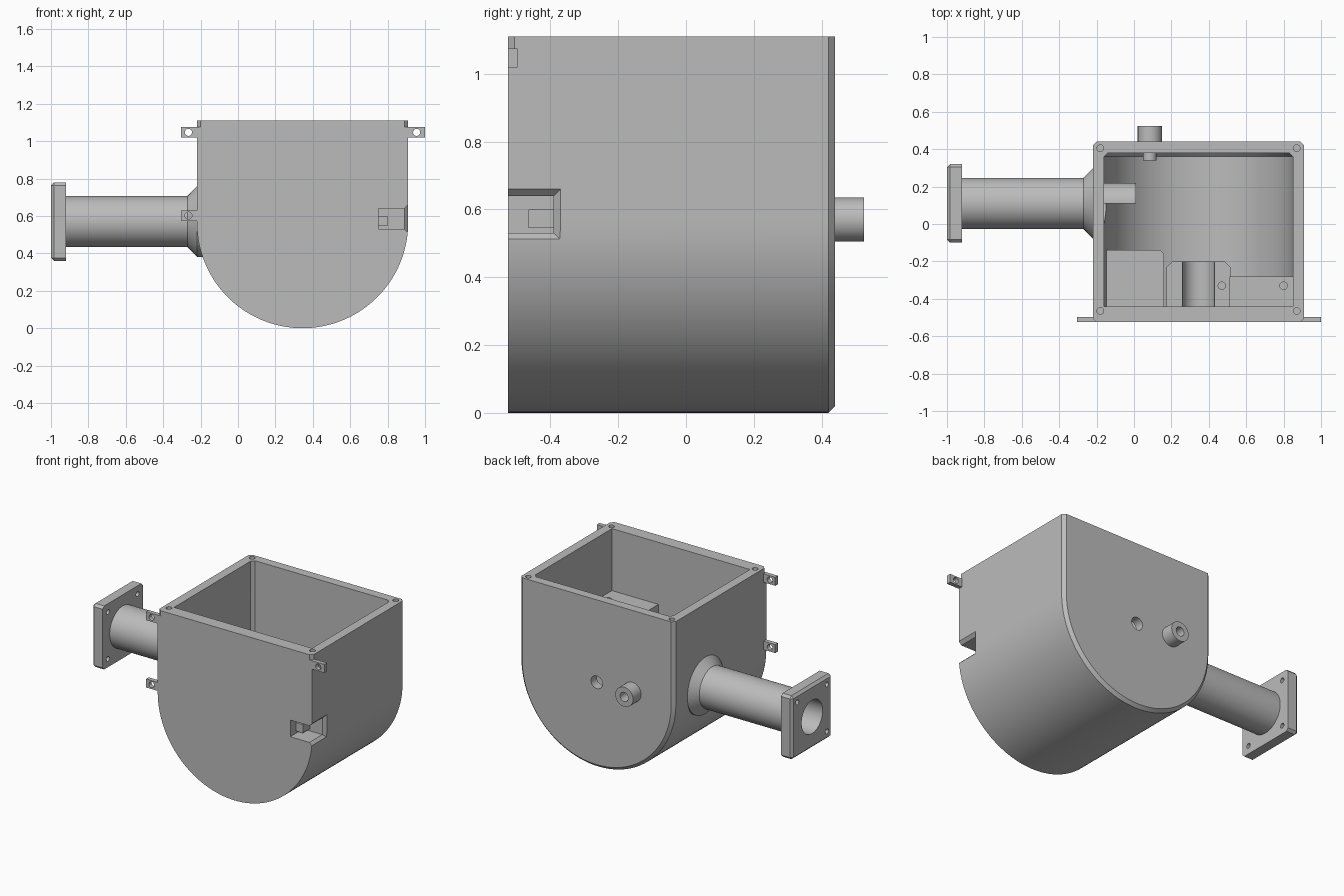
import bpy, bmesh, math
from mathutils import Vector

default = bpy.data.objects.get("Cube")
if default:
    bpy.data.objects.remove(default)

grey = bpy.data.materials.new("plain grey")
grey.use_nodes = True
grey.diffuse_color = (0.5, 0.5, 0.5, 1)
grey.node_tree.nodes["Principled BSDF"].inputs["Base Color"].default_value = (0.5, 0.5, 0.5, 1)

CX, AXIS_Z, RADIUS, TOP = 0.345, 0.565, 0.565, 1.11
PIPE_Y, PIPE_Z = 0.11, 0.57


def finish(name, bm):
    bmesh.ops.recalc_face_normals(bm, faces=bm.faces)
    mesh = bpy.data.meshes.new(name)
    bm.to_mesh(mesh)
    bm.free()
    mesh.materials.append(grey)
    obj = bpy.data.objects.new(name, mesh)
    bpy.context.collection.objects.link(obj)
    return obj


def loft(name, rings):
    """Closed solid through matching rings of points."""
    bm = bmesh.new()
    loops = [[bm.verts.new(p) for p in ring] for ring in rings]
    n = len(loops[0])
    for a, b in zip(loops, loops[1:]):
        for i in range(n):
            j = (i + 1) % n
            bm.faces.new((a[i], a[j], b[j], b[i]))
    bm.faces.new(loops[0])
    bm.faces.new(loops[-1])
    return finish(name, bm)


def turned(name, axis, centre, stations, n=64):
    """Round solid along an axis; stations are (position, radius)."""
    k = "xyz".index(axis)
    rings = []
    for pos, r in stations:
        ring = []
        for i in range(n):
            a = math.tau * i / n
            p = list(centre)
            p[k] = pos
            p[(k + 1) % 3] += r * math.cos(a)
            p[(k + 2) % 3] += r * math.sin(a)
            ring.append(p)
        rings.append(ring)
    return loft(name, rings)


def box(name, x, y, z, bevel=0, pick=None):
    bm = bmesh.new()
    bmesh.ops.create_cube(bm, size=1)
    for v in bm.verts:
        v.co = Vector([(a + b) / 2 + c * (b - a) for c, (a, b) in zip(v.co, (x, y, z))])
    if bevel:
        edges = [e for e in bm.edges if pick(e)]
        bmesh.ops.bevel(bm, geom=edges, offset=bevel, segments=1, affect='EDGES')
    return finish(name, bm)


def u_solid(name, stations, top):
    """Trough shape along y; stations are (y, radius)."""
    rings = []
    for y, r in stations:
        ring = [(CX - r, y, top)]
        for i in range(65):
            a = math.pi * (1 + i / 64)
            ring.append((CX + r * math.cos(a), y, AXIS_Z + r * math.sin(a)))
        rings.append(ring + [(CX + r, y, top)])
    return loft(name, rings)


def combine(obj, tools, operation='DIFFERENCE'):
    for tool in tools:
        mod = obj.modifiers.new("cut", 'BOOLEAN')
        mod.operation, mod.solver, mod.object = operation, 'EXACT', tool
    graph = bpy.context.evaluated_depsgraph_get()
    mesh = bpy.data.meshes.new_from_object(obj.evaluated_get(graph))
    obj.modifiers.clear()
    obj.data = mesh
    for tool in tools:
        bpy.data.objects.remove(tool)


# Pocket in the front right edge, with a flared mouth on the side
def pocket():
    mouth = [[(x, -0.7, 0.53 - g), (x, -0.39 + g, 0.53 - g),
              (x, -0.39 + g, 0.64 + g), (x, -0.7, 0.64 + g)]
             for x, g in ((0.75, 0), (0.89, 0), (0.93, 0.04))]
    return loft("pocket_cutter", mouth)


# Housing: open trough with chamfered back edge
housing = u_solid("housing", [(-0.525, RADIUS), (0.42, RADIUS), (0.44, RADIUS - 0.02)], TOP)
cutters = [u_solid("cavity", [(-0.44, 0.505), (0.36, 0.505), (0.38, 0.485)], 1.3), pocket()]
cutters.append(turned("pipe_bore", 'x', (0, PIPE_Y, PIPE_Z), [(-0.4, 0.11), (-0.05, 0.11)]))
cutters.append(turned("shaft_hole", 'y', (CX, 0, AXIS_Z), [(0.3, 0.042), (0.5, 0.042)], 32))
cutters.append(turned("spout_hole", 'y', (0.085, 0, 0.57), [(0.3, 0.038), (0.5, 0.038)], 32))
for x in (-0.18, 0.87):
    for y in (-0.465, 0.405):
        cutters.append(turned("screw_hole", 'z', (x, y, 0), [(1.0, 0.018), (1.2, 0.018)], 24))
# Clipped front corners above the upper ears
for x, s in ((CX - RADIUS, 1), (CX + RADIUS, -1)):
    tri = [[(x - s * 0.01, -0.535, z), (x + s * 0.03, -0.535, z), (x - s * 0.01, -0.495, z)]
           for z in (1.075, 1.2)]
    cutters.append(loft("corner_cutter", tri))
combine(housing, cutters)

# Side pipe with flared root
pipe = turned("side_pipe", 'x', (0, PIPE_Y, PIPE_Z),
              [(-0.95, 0.137), (-0.27, 0.137), (-0.218, 0.19), (-0.175, 0.19)])
combine(pipe, [turned("bore", 'x', (0, PIPE_Y, PIPE_Z), [(-1.1, 0.11), (0, 0.11)])])

# Square flange with chamfered corners and bolt holes
flange = box("pipe_flange", (-1, -0.92), (PIPE_Y - 0.21, PIPE_Y + 0.21),
             (PIPE_Z - 0.21, PIPE_Z + 0.21), 0.016,
             lambda e: any(v.co.x < -0.95 for v in e.verts))
holes = [turned("bore", 'x', (0, PIPE_Y, PIPE_Z), [(-1.1, 0.11), (-0.8, 0.11)])]
for dy in (-0.155, 0.155):
    for dz in (-0.155, 0.155):
        holes.append(turned("bolt_hole", 'x', (0, PIPE_Y + dy, PIPE_Z + dz),
                            [(-1.1, 0.016), (-0.8, 0.016)], 24))
combine(flange, holes)

# Half-round guide reaching from the pipe into the housing
guide = turned("pipe_guide", 'x', (0, PIPE_Y, PIPE_Z), [(-0.24, 0.11), (0.01, 0.11)])
combine(guide, [box("half", (-0.5, 0.5), (-0.2, PIPE_Y), (0, 1))])

# Back spout: wide outside, narrow inside
spout = turned("back_spout", 'y', (0.085, 0, 0.57),
               [(0.34, 0.036), (0.39, 0.036), (0.39, 0.065), (0.525, 0.065)], 48)
combine(spout, [turned("bore", 'y', (0.085, 0, 0.57), [(0.2, 0.03), (0.7, 0.03)], 32)])

# Mounting ears on the front edges
for name, x0, x1, hx, z in (("upper_right_ear", -0.305, -0.19, -0.265, 1.047),
                            ("lower_right_ear", -0.305, -0.19, -0.265, 0.602),
                            ("upper_left_ear", 0.88, 1.0, 0.955, 1.047)):
    ear = box(name, (x0, x1), (-0.525, -0.497), (z - 0.028, z + 0.028))
    combine(ear, [turned("hole", 'y', (hx, 0, z), [(-0.6, 0.019), (-0.4, 0.019)], 24)])
box("pocket_tab", (0.74, 0.8), (-0.465, -0.38), (0.545, 0.6))


# Inner blocks, trimmed to the rounded floor
def trim(block):
    combine(block, [u_solid("limit", [(-0.5, 0.53), (0.4, 0.53)], 1)], 'INTERSECT')


corner_block = box("corner_block", (-0.18, 0.16), (-0.45, -0.14), (0.1, 0.45), 0.02,
                   lambda e: all(v.co.x > 0 and v.co.y > -0.3 for v in e.verts))
trim(corner_block)

cradle = box("bearing_cradle", (0.175, 0.515), (-0.45, -0.2), (0, AXIS_Z), 0.03,
             lambda e: all(v.co.y > -0.3 for v in e.verts)
             and abs(e.verts[0].co.z - e.verts[1].co.z) > 0.1)
trim(cradle)
combine(cradle, [turned("groove", 'y', (CX, 0, AXIS_Z), [(-0.44, 0.086), (0, 0.086)]),
                 turned("hole", 'z', (0.47, -0.33, 0), [(0.45, 0.02), (0.7, 0.02)], 24)])

pocket_block = box("pocket_block", (0.51, 0.9), (-0.45, -0.28), (0.1, 0.7))
trim(pocket_block)
combine(pocket_block, [pocket(),
                       turned("hole", 'z', (0.8, -0.33, 0), [(0.6, 0.02), (0.8, 0.02)], 24)])

# Smooth the round surfaces, keep machined edges sharp
bpy.ops.object.select_all(action='DESELECT')
for obj in bpy.context.collection.objects:
    if obj.type == 'MESH' and grey.name in obj.data.materials:
        obj.select_set(True)
        bpy.context.view_layer.objects.active = obj
bpy.ops.object.shade_smooth_by_angle(angle=math.radians(25))
